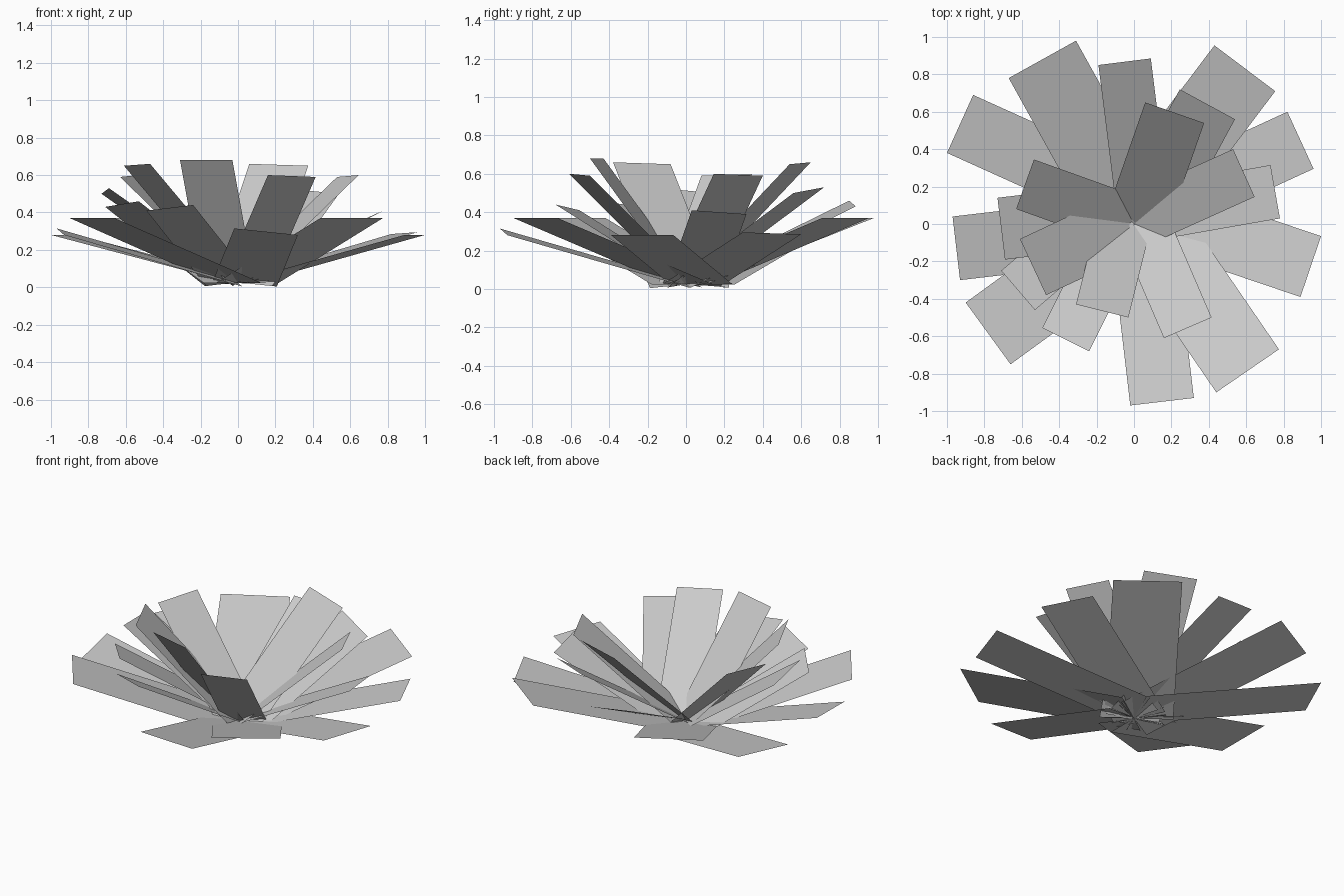
import bpy
from mathutils import Vector

cube = bpy.data.objects.get("Cube")
if cube:
    bpy.data.objects.remove(cube)

# Single grey for every leaf
grey = bpy.data.materials.new("leaf_grey")
grey.use_nodes = True
grey.diffuse_color = (0.6, 0.6, 0.6, 1)
grey.node_tree.nodes["Principled BSDF"].inputs["Base Color"].default_value = (0.6, 0.6, 0.6, 1)

BASE_Z = 0.022  # height where the leaves meet


def leaf(name, a, b):
    """Flat rectangular leaf: tip edge a-b, running inward to the rosette centre."""
    a, b = Vector(a), Vector(b)
    mid = (a + b) / 2
    along = Vector((b.x - a.x, b.y - a.y, 0)).normalized()
    root = along * mid.dot(along)          # foot of the leaf's centre line
    root.z = BASE_Z
    half = (b - a) / 2
    verts = [root - half, root + half, b, a]
    # wind the face so that it looks upward
    if (verts[1] - verts[0]).cross(verts[2] - verts[1]).z < 0:
        verts.reverse()
    mesh = bpy.data.meshes.new(name)
    mesh.from_pydata(verts, [], [(0, 1, 2, 3)])
    mesh.materials.append(grey)
    bpy.context.collection.objects.link(bpy.data.objects.new(name, mesh))


# Tip corners of each leaf, ring by ring from the lowest to the steepest
rings = {
    "outer_leaf": [
        ((-0.86, 0.69, 0.28), (-1.00, 0.38, 0.28)),
        ((-0.97, 0.04, 0.315), (-0.93, -0.30, 0.28)),
        ((-0.02, -0.97, 0.315), (0.32, -0.93, 0.28)),
        ((1.00, -0.065, 0.28), (0.89, -0.39, 0.28)),
        ((0.82, 0.60, 0.285), (0.96, 0.295, 0.295)),
    ],
    "lower_leaf": [
        ((-0.67, 0.78, 0.37), (-0.31, 0.98, 0.37)),
        ((0.43, 0.955, 0.37), (0.755, 0.71, 0.37)),
        ((0.44, -0.90, 0.37), (0.775, -0.67, 0.37)),
        ((-0.90, -0.42, 0.37), (-0.66, -0.75, 0.37)),
    ],
    "middle_leaf": [
        ((-0.73, 0.14, 0.50), (-0.69, -0.19, 0.53)),
        ((-0.71, -0.25, 0.43), (-0.53, -0.46, 0.46)),
        ((-0.49, -0.555, 0.41), (-0.24, -0.68, 0.44)),
        ((0.73, 0.315, 0.39), (0.78, 0.03, 0.41)),
        ((0.245, 0.72, 0.53), (0.54, 0.56, 0.50)),
        ((-0.19, 0.85, 0.46), (0.09, 0.885, 0.43)),
    ],
    "inner_leaf": [
        ((-0.61, -0.08, 0.65), (-0.47, -0.38, 0.66)),
        ((-0.535, 0.345, 0.60), (-0.63, 0.08, 0.59)),
        ((-0.31, -0.43, 0.68), (-0.03, -0.50, 0.68)),
        ((0.16, -0.61, 0.60), (0.415, -0.50, 0.59)),
        ((0.53, 0.40, 0.59), (0.645, 0.145, 0.60)),
        ((0.06, 0.65, 0.66), (0.375, 0.54, 0.65)),
    ],
}

for ring, tips in rings.items():
    for i, (a, b) in enumerate(tips, 1):
        leaf(f"{ring}_{i}", a, b)
